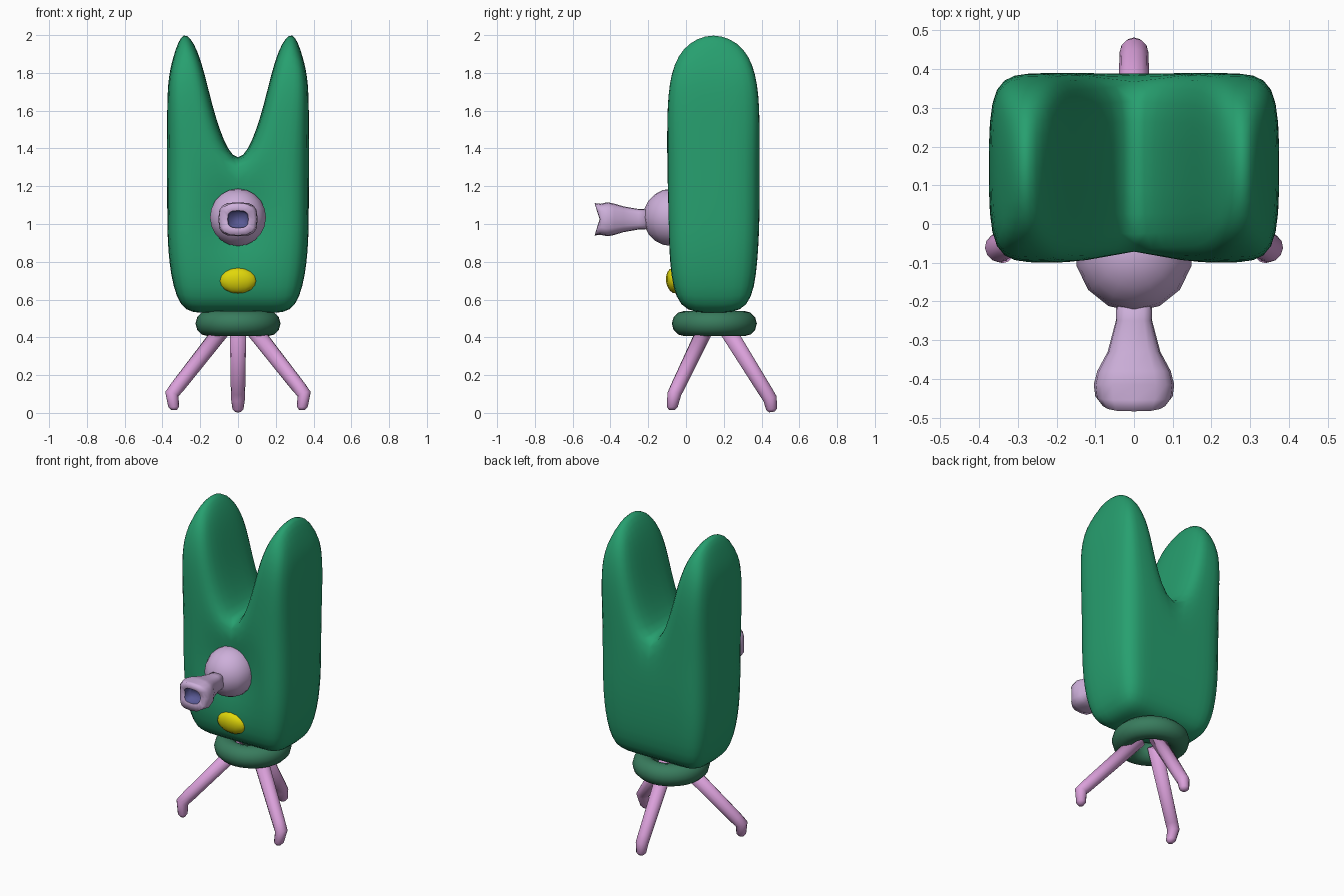
import bpy, bmesh, math
from mathutils import Vector

if "Cube" in bpy.data.objects:
    bpy.data.objects.remove(bpy.data.objects["Cube"])


def material(name, rgb):
    m = bpy.data.materials.new(name)
    m.diffuse_color = (*rgb, 1)
    m.use_nodes = True
    m.node_tree.nodes["Principled BSDF"].inputs["Base Color"].default_value = m.diffuse_color
    return m


GREEN = material("green", (0.02, 0.35, 0.16))
DARK_GREEN = material("dark_green", (0.04, 0.2, 0.11))
PINK = material("pink", (0.70, 0.35, 0.70))
LAVENDER = material("lavender", (0.61, 0.43, 0.70))
YELLOW = material("yellow", (0.75, 0.68, 0.003))
BLUE = material("blue_grey", (0.1, 0.1, 0.3))


def finish(bm, name, mat):
    bmesh.ops.recalc_face_normals(bm, faces=bm.faces)
    for f in bm.faces:
        f.smooth = True
    me = bpy.data.meshes.new(name)
    bm.to_mesh(me)
    bm.free()
    me.materials.append(mat)
    ob = bpy.data.objects.new(name, me)
    bpy.context.collection.objects.link(ob)
    return ob


def loft(name, rings, mat, cap_start=True, cap_end=True):
    bm = bmesh.new()
    rows = [[bm.verts.new(p) for p in r] for r in rings]
    n = len(rows[0])
    for a, b in zip(rows, rows[1:]):
        for i in range(n):
            bm.faces.new((a[i], a[(i + 1) % n], b[(i + 1) % n], b[i]))
    if cap_start:
        bm.faces.new(rows[0])
    if cap_end:
        bm.faces.new(rows[-1])
    return finish(bm, name, mat)


def ball(name, loc, size, mat, segments, rings, tilt=0):
    bpy.ops.mesh.primitive_uv_sphere_add(segments=segments, ring_count=rings, radius=1,
                                         location=loc, rotation=(tilt, 0, 0))
    ob = bpy.context.object
    ob.name = name
    ob.scale = size
    ob.data.materials.append(mat)
    bpy.ops.object.shade_smooth()


# Body with two ears: half a cage, mirrored and subdivided
# rows: z, inner x, middle x, outer x, front y, back y
ROWS = [
    (0.53, 0, 0.17, 0.315, -0.05, 0.345),
    (0.80, 0, 0.19, 0.37, -0.09, 0.38),
    (1.03, 0, 0.19, 0.375, -0.10, 0.39),
    (1.28, 0, 0.19, 0.375, -0.10, 0.39),
    (1.50, 0.105, 0.24, 0.375, -0.10, 0.39),
    (1.75, 0.165, 0.27, 0.375, -0.095, 0.385),
    (1.95, 0.215, 0.29, 0.345, -0.03, 0.32),
]
CROTCH, TOP = 3, len(ROWS) - 1
bm = bmesh.new()
grid = {}
for r, (z, xi, xm, xo, yf, yb) in enumerate(ROWS):
    for i, x in enumerate((xi, xm, xo)):
        for j, y in enumerate((yf, (yf + yb) / 2, yb)):
            zz = z
            if r == TOP:  # pointed ear tip
                zz = (1.95, 2.075, 1.90)[i]
                if j != 1:
                    zz -= 0.10 if i == 1 else 0.05
            if r == 2 and i == 0 and j == 0:  # eye socket dent
                y = 0.02
            if i == 0 and j == 1 and TOP > r and r != 0 and r < CROTCH:
                continue
            if i == 1 and j == 1 and 0 < r < TOP:
                continue
            grid[r, i, j] = bm.verts.new((x, y, zz))


def quad(*keys):
    bm.faces.new([grid[k] for k in keys])


for r in range(TOP):
    s = r + 1
    for k in (0, 1):
        quad((r, 2, k), (r, 2, k + 1), (s, 2, k + 1), (s, 2, k))
        for j in (0, 2):
            quad((r, k, j), (r, k + 1, j), (s, k + 1, j), (s, k, j))
        if r >= CROTCH:
            quad((r, 0, k), (r, 0, k + 1), (s, 0, k + 1), (s, 0, k))
for r in (0, TOP):
    for i in (0, 1):
        for j in (0, 1):
            quad((r, i, j), (r, i + 1, j), (r, i + 1, j + 1), (r, i, j + 1))
body = finish(bm, "body", GREEN)
body.modifiers.new("Mirror", "MIRROR")
sub = body.modifiers.new("Subdivision", "SUBSURF")
sub.levels = sub.render_levels = 2

# Eyeball-like head ball and yellow belly patch
ball("front_ball", (0, -0.075, 1.035), (0.152, 0.152, 0.152), LAVENDER, 14, 10)
ball("belly_patch", (0, -0.062, 0.70), (0.10, 0.044, 0.068), YELLOW, 12, 8, math.radians(8))


# Snout: squarish rings along -y, with lips and a hollow mouth
def snout_ring(y, hx, hz, lip=0.0, n=16, power=0.65):
    pts = []
    for k in range(n):
        a = math.tau * k / n
        c, s = math.cos(a), math.sin(a)
        x = math.copysign(abs(c) ** power, c)
        z = math.copysign(abs(s) ** power, s)
        pts.append((hx * x, y + lip * (1 - abs(z)), 1.025 + hz * z))
    return pts


mouth = snout_ring(-0.472, 0.055, 0.046, 0.015)
loft("snout", [snout_ring(-0.19, 0.046, 0.052), snout_ring(-0.25, 0.047, 0.054),
               snout_ring(-0.33, 0.068, 0.068), snout_ring(-0.38, 0.095, 0.083),
               snout_ring(-0.415, 0.104, 0.09), snout_ring(-0.455, 0.10, 0.082, 0.01),
               snout_ring(-0.484, 0.085, 0.086, 0.03), mouth], LAVENDER, cap_end=False)
loft("mouth_inside", [mouth, snout_ring(-0.42, 0.045, 0.038)], BLUE, cap_start=False)

# Ring base under the body
bpy.ops.mesh.primitive_torus_add(location=(0, 0.15, 0.473), major_radius=0.158,
                                 minor_radius=0.067, major_segments=32, minor_segments=12)
base = bpy.context.object
base.name = "base_ring"
base.data.materials.append(DARK_GREEN)
bpy.ops.object.shade_smooth()


# Three splayed legs with small downturned feet
def leg(name, top, knee, toe):
    top, knee, toe = map(Vector, (top, knee, toe))
    out = (knee - top).normalized()
    side = Vector((-out.y, out.x, 0)).normalized()
    lower = (toe - knee).normalized()
    stations = [(top, out, 0.044), (knee.lerp(top, 0.1), out, 0.038),
                (knee, (out + lower).normalized(), 0.037),
                (knee.lerp(toe, 0.8), lower, 0.029), (toe, lower, 0.015)]
    rings = []
    for p, d, rad in stations:
        up = d.cross(side)
        rings.append([p + rad * (math.cos(math.tau * k / 12) * side
                                 + math.sin(math.tau * k / 12) * up) for k in range(12)])
    loft(name, rings, PINK)


leg("back_leg", (0, 0.20, 0.47), (0, 0.445, 0.075), (0, 0.455, 0.005))
for label, s in (("left", -1), ("right", 1)):
    leg(label + "_front_leg", (s * 0.06, 0.115, 0.47), (s * 0.35, -0.062, 0.10),
        (s * 0.338, -0.075, 0.015))
